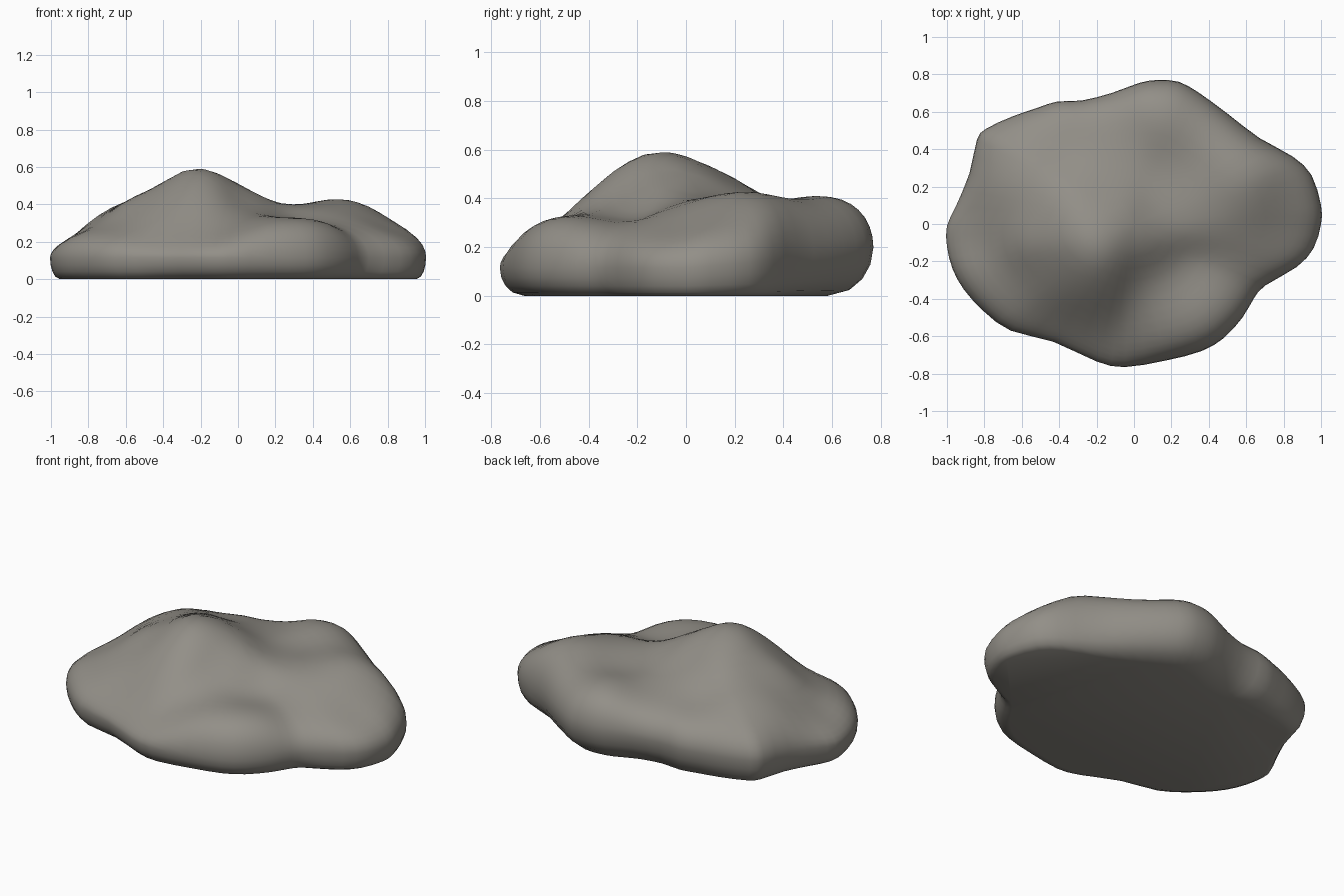
import bpy, bmesh, math

if "Cube" in bpy.data.objects:
    bpy.data.objects.remove(bpy.data.objects["Cube"])

# widest outline seen from above, anticlockwise from +x
OUT = [(1, .0), (1, .1), (.95, .26), (.85, .36), (.67, .46), (.5, .59), (.35, .7),
       (.24, .76), (.13, .77), (.03, .755), (-.12, .7), (-.28, .66), (-.41, .655),
       (-.52, .62), (-.65, .575), (-.79, .51), (-.84, .45), (-.88, .27), (-.95, .1),
       (-1, -.01), (-1, -.12), (-.97, -.24), (-.91, -.35), (-.8, -.47), (-.66, -.57),
       (-.43, -.63), (-.2, -.735), (-.05, -.765), (.17, -.73), (.36, -.68), (.48, -.61),
       (.58, -.5), (.64, -.4), (.7, -.33), (.87, -.23), (.96, -.13)]

# humps and hollows of the upper surface, x y z (split in themed groups)
PEAK = [(-.23, -.1, .59), (0, -.08, .51), (-.23, .1, .53), (-.15, .27, .43),
        (-.5, -.05, .465), (-.23, -.33, .485), (-.45, -.3, .4), (-.25, -.46, .37)]
BACK = [(.2, .3, .385), (.15, .6, .405), (-.1, .5, .37), (-.4, .48, .35),
        (-.6, .25, .41), (-.75, .38, .31), (.38, .55, .37)]
SIDES = [(.6, .2, .42), (.42, .1, .405), (.2, .05, .41), (.8, .14, .32), (.58, .4, .38),
         (-.72, .07, .35), (-.87, 0, .24), (-.8, -.3, .25)]
FRONT = [(-.38, -.55, .23), (-.15, -.6, .25), (.25, -.52, .325), (.03, -.53, .305),
         (.42, -.45, .315), (.3, -.28, .315), (.08, -.33, .36), (.6, -.27, .26),
         (.58, -.06, .35), (.82, -.08, .26), (-.6, -.42, .27)]


def catmull(a, b, c, d, t):
    return tuple(.5 * (2 * q + (r - p) * t + (2 * p - 5 * q + 4 * r - s) * t * t
                       + (3 * q - p - 3 * r + s) * t ** 3) for p, q, r, s in zip(a, b, c, d))


n = len(OUT)
rim = [catmull(OUT[i - 1], OUT[i], OUT[(i + 1) % n], OUT[(i + 2) % n], t)
       for i in range(n) for t in (0, .5)]


def belt(x, y):          # height of the widest line
    s = y / max(math.hypot(x, y), 1e-6)
    return .115 + .085 * max(0, s)


def fall(t):             # rounding towards the rim
    return math.sqrt(max(0, 1 - t ** 7))


def ratio(x, y):         # 0 at the middle, 1 on the outline
    a = math.atan2(y, x)
    p = min(rim, key=lambda q: abs((math.atan2(q[1], q[0]) - a + math.pi) % math.tau - math.pi))
    return min(.97, math.hypot(x, y) / math.hypot(*p))


# smooth surface through the control heights, refined by adding back residuals
ctrl = [(x, y, belt(x, y) + (z - belt(x, y)) / fall(ratio(x, y)))
        for x, y, z in PEAK + BACK + SIDES + FRONT]
val = [c[2] for c in ctrl]


def height(x, y):
    w = [math.exp(-((x - c[0]) ** 2 + (y - c[1]) ** 2) / .034) + 1e-9 for c in ctrl]
    return sum(a * b for a, b in zip(w, val)) / sum(w)


for _ in range(8):
    res = [c[2] - height(c[0], c[1]) for c in ctrl]
    val = [v + .7 * r for v, r in zip(val, res)]

# rings: top surface out to the rim, then tucked under to a flat base
bm = bmesh.new()
rings = []
for t in [.07, .15, .23, .31, .39, .47, .55, .63, .7, .77, .83, .88, .92, .955, .98, .995, 1]:
    rings.append([bm.verts.new((x * t, y * t, belt(x, y) + (height(x * t, y * t) - belt(x, y)) * fall(t)))
                  for x, y in rim])
for k in (.35, .65, .88, 1):
    ring = []
    for x, y in rim:
        r = math.hypot(x, y)
        s = y / r
        inset = .05 + .05 * abs(s) + .1 * max(0, s) ** 2
        f = 1 - inset * (1 - math.sqrt(1 - k * k)) / r
        ring.append(bm.verts.new((x * f, y * f, belt(x, y) * (1 - k))))
    rings.append(ring)
m = len(rim)
for a, b in zip(rings, rings[1:]):
    for i in range(m):
        bm.faces.new((a[i], b[i], b[(i + 1) % m], a[(i + 1) % m]))
top = bm.verts.new((0, 0, height(0, 0)))
for i in range(m):
    bm.faces.new((top, rings[0][i], rings[0][(i + 1) % m]))
bm.faces.new(rings[-1][::-1])
bmesh.ops.recalc_face_normals(bm, faces=bm.faces)
mesh = bpy.data.meshes.new("rock")
bm.to_mesh(mesh)
bm.free()
rock = bpy.data.objects.new("rock", mesh)
bpy.context.collection.objects.link(rock)

# warm grey stone
mat = bpy.data.materials.new("stone_grey")
mat.diffuse_color = (.29, .275, .245, 1)
mat.use_nodes = True
mat.node_tree.nodes["Principled BSDF"].inputs["Base Color"].default_value = mat.diffuse_color
mesh.materials.append(mat)
bpy.context.view_layer.objects.active = rock
rock.select_set(True)
bpy.ops.object.shade_smooth_by_angle(angle=math.radians(50))
